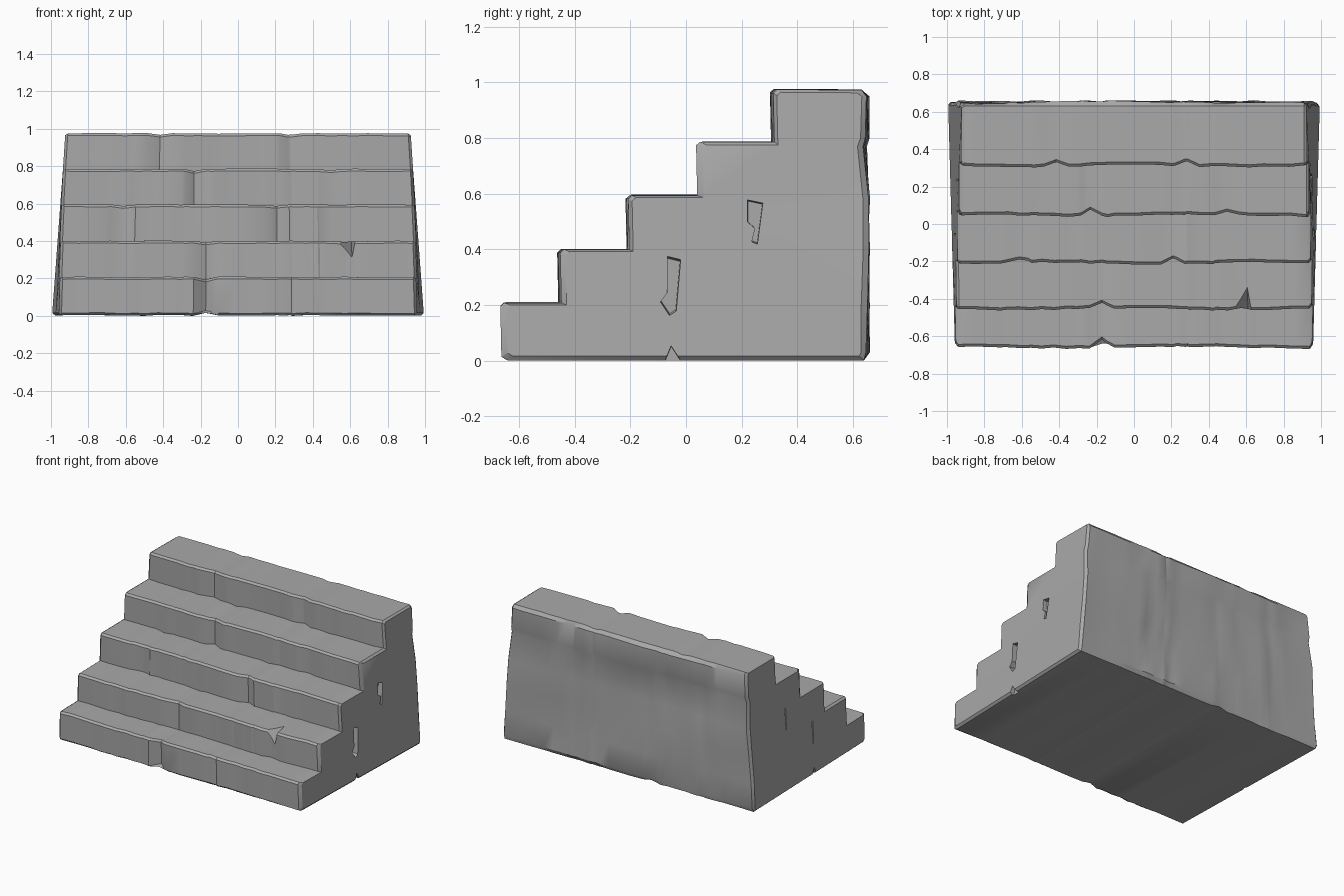
import bpy, bmesh, math, random
from mathutils import Vector

random.seed(4)
if "Cube" in bpy.data.objects:
    bpy.data.objects.remove(bpy.data.objects["Cube"], do_unlink=True)

stone = bpy.data.materials.new("grey stone")
stone.use_nodes = True
GREY = (0.4, 0.4, 0.4, 1)
stone.diffuse_color = GREY
stone.node_tree.nodes["Principled BSDF"].inputs["Base Color"].default_value = GREY

FRONTS = [-0.66, -0.455, -0.21, 0.045, 0.31]
TOPS = [0.208, 0.4, 0.595, 0.785, 0.975]
BACK = 0.652
# Joints between blocks: (position along the step, depth) for each step
JOINTS = [[(-0.18, 0.035)], [(-0.18, 0.02), (0.6, 0.01)],
          [(-0.65, 0.016), (0.22, 0.022)], [(-0.25, 0.028), (0.53, 0.012)],
          [(-0.45, 0.02), (0.31, 0.02)]]
REACH = 0.07


def make_object(name, bm):
    bmesh.ops.recalc_face_normals(bm, faces=bm.faces)
    mesh = bpy.data.meshes.new(name)
    bm.to_mesh(mesh)
    bm.free()
    mesh.materials.append(stone)
    obj = bpy.data.objects.new(name, mesh)
    bpy.context.collection.objects.link(obj)
    return obj


def dip(step, u):
    return max([0] + [d * (1 - abs(u - j) / REACH) for j, d in JOINTS[step]])


def half_width(y, z):
    # The sides lean in with height and spread towards the back
    back = (y + 0.66) / 1.32
    return 0.958 - 0.03 * z + back * (0.037 - 0.045 * z)


def section(u, inset):
    """Stair outline at one position along the width."""
    def wobble(a):
        return random.uniform(-a, a)
    pts = []
    floor = inset * 0.7 + abs(wobble(0.005)) + dip(0, u) * 0.4
    low = floor + 0.012
    for i, (f, top) in enumerate(zip(FRONTS, TOPS)):
        d = dip(i, u)
        y = f + inset + 1.3 * d + wobble(0.004) + 0.005 * math.sin(5 * u + 2 * i)
        z = top - inset * 0.5 - d * 0.4 + wobble(0.002)
        pts += [(y + 0.004, low), (y, z - 0.012), (y + 0.014, z)]
        low = z
    # Uneven back wall, top to bottom
    pts.append((BACK - 0.02 - inset, low - 0.002))
    for h in (0.95, 0.8, 0.77, 0.58, 0.4, 0.2, 0.03):
        chip = 0.01 if h == 0.77 else 0
        wave = 0.006 * math.sin(4 * u + 9 * h)
        pts.append((BACK - inset - chip + wave + wobble(0.004), h))
    pts += [(BACK - 0.012 - inset, floor), (FRONTS[0] + inset + 0.02, floor)]
    return pts


# Staircase body: the outline lofted across the width, pinched at the joints
stations = {-1.0, -0.985, 0.985, 1.0}
stations |= {round(-0.9 + 0.15 * k, 3) for k in range(13)}
for row in JOINTS:
    for j, _ in row:
        stations |= {round(j + s, 3) for s in (-REACH, 0, REACH)}
bm = bmesh.new()
rings = []
for u in sorted(stations):
    outline = section(u, 0.018 if abs(u) == 1 else 0)
    rings.append([bm.verts.new((u * half_width(y, z), y, z)) for y, z in outline])
for a, b in zip(rings, rings[1:]):
    for k in range(len(a)):
        n = (k + 1) % len(a)
        bm.faces.new((a[k], a[n], b[n], b[k]))
for ring in (rings[0], rings[-1]):
    bm.faces.new(ring)
stairs = make_object("stone_stairs", bm)


def side_cutter(name, outline, side, depth):
    """Tapered prism that cuts a chip into one side wall."""
    bm = bmesh.new()
    middle = Vector((sum(p[0] for p in outline), sum(p[1] for p in outline))) / len(outline)
    loops = []
    for outer in (True, False):
        loop = []
        for p in outline:
            q = Vector(p) if outer else middle.lerp(Vector(p), 0.75)
            x = 1.1 if outer else half_width(*middle) - depth
            loop.append(bm.verts.new((side * x, q.x, q.y)))
        loops.append(loop)
        bm.faces.new(loop)
    a, b = loops
    for k in range(len(a)):
        n = (k + 1) % len(a)
        bm.faces.new((a[k], a[n], b[n], b[k]))
    return make_object(name, bm)


upper_chip = [(0.215, 0.6), (0.285, 0.585), (0.26, 0.4), (0.235, 0.41), (0.25, 0.47), (0.215, 0.5)]
lower_chip = [(-0.07, 0.405), (-0.01, 0.39), (-0.03, 0.16), (-0.06, 0.14), (-0.1, 0.2), (-0.07, 0.24)]
base_chip = [(-0.09, -0.02), (-0.055, 0.065), (0.0, -0.02)]
cutters = [side_cutter("upper_chip", upper_chip, 1, 0.04),
           side_cutter("lower_chip", lower_chip, 1, 0.04),
           side_cutter("left_base_chip", base_chip, 1, 0.03),
           side_cutter("right_base_chip", base_chip, -1, 0.02)]
# Thin cracks on the other side
for name, y, z in (("upper_crack", 0.23, 0.5), ("lower_crack", -0.06, 0.3)):
    crack = [(y, z + 0.1), (y + 0.012, z + 0.1), (y + 0.008, z - 0.1), (y, z - 0.1)]
    cutters.append(side_cutter(name, crack, -1, 0.02))

# Wedge broken out of the second step
bm = bmesh.new()
for co in ((0.5, -0.48, 0.42), (0.635, -0.48, 0.42), (0.61, -0.47, 0.3), (0.605, -0.32, 0.412)):
    bm.verts.new(co)
bmesh.ops.convex_hull(bm, input=bm.verts)
cutters.append(make_object("step_chip", bm))

bpy.ops.object.select_all(action="DESELECT")
bpy.context.view_layer.objects.active = stairs
stairs.select_set(True)
for cutter in cutters:
    cutter.hide_render = True
    cut = stairs.modifiers.new(cutter.name, "BOOLEAN")
    cut.operation, cut.solver, cut.object = "DIFFERENCE", "EXACT", cutter
    bpy.ops.object.modifier_apply(modifier=cut.name)
for cutter in cutters:
    bpy.data.objects.remove(cutter, do_unlink=True)
bpy.ops.object.shade_smooth_by_angle(angle=math.radians(30))
